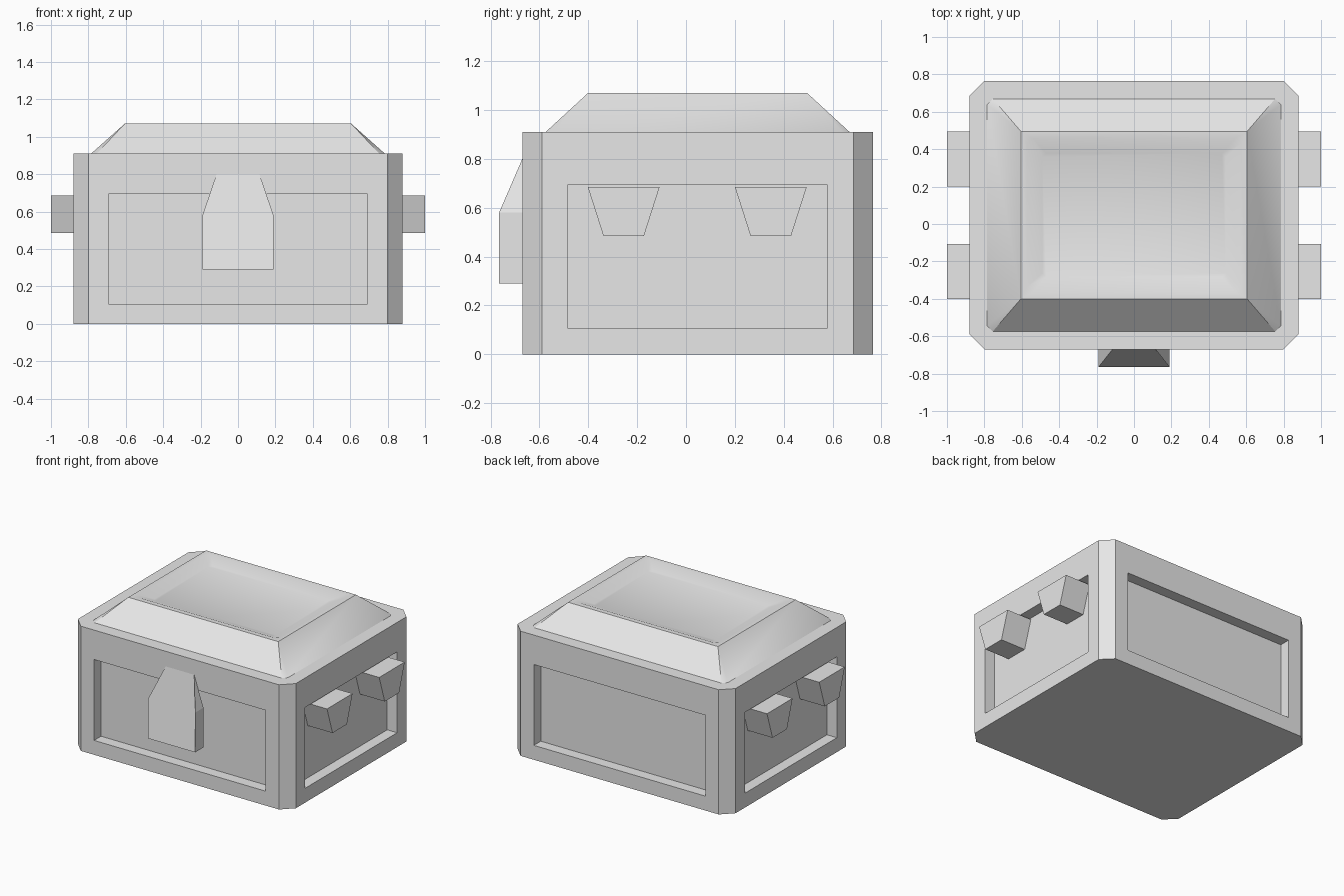
import bpy
import bmesh
from mathutils import Vector

if "Cube" in bpy.data.objects:
    bpy.data.objects.remove(bpy.data.objects["Cube"], do_unlink=True)

grey = bpy.data.materials.new("plain grey")
grey.use_nodes = True
grey.diffuse_color = (0.8, 0.8, 0.8, 1)
grey.node_tree.nodes["Principled BSDF"].inputs["Base Color"].default_value = (0.8, 0.8, 0.8, 1)

CENTRE_Y = 0.0475   # the body sits slightly back to leave room for the latch


def finish(name, bm, smooth=False):
    bmesh.ops.recalc_face_normals(bm, faces=bm.faces[:])
    mesh = bpy.data.meshes.new(name)
    bm.to_mesh(mesh)
    bm.free()
    mesh.materials.append(grey)
    obj = bpy.data.objects.new(name, mesh)
    bpy.context.collection.objects.link(obj)
    if smooth:
        bpy.ops.object.select_all(action="DESELECT")
        bpy.context.view_layer.objects.active = obj
        obj.select_set(True)
        bpy.ops.object.shade_smooth_by_angle(angle=0.5)
    return obj


def ring(half_x, half_y, z, cut):
    """Rectangle with chamfered corners, counter-clockwise."""
    points = []
    for sx, sy in ((1, 1), (-1, 1), (-1, -1), (1, -1)):
        pair = [(sx * half_x, sy * (half_y - cut)), (sx * (half_x - cut), sy * half_y)]
        if sx * sy < 0:
            pair.reverse()
        points += [(x, y + CENTRE_Y, z) for x, y in pair]
    return points


def loft(loops):
    """Join successive loops with quads and cap both ends."""
    bm = bmesh.new()
    rows = [[bm.verts.new(p) for p in loop] for loop in loops]
    for low, high in zip(rows, rows[1:]):
        for i in range(len(low)):
            j = (i + 1) % len(low)
            bm.faces.new((low[i], low[j], high[j], high[i]))
    bm.faces.new(rows[0][::-1])
    bm.faces.new(rows[-1])
    bmesh.ops.remove_doubles(bm, verts=bm.verts[:], dist=0.0005)
    return bm


# Chest body with a recessed panel on each of its four walls
body = loft([ring(0.88, 0.7175, 0, 0.08), ring(0.88, 0.7175, 0.91, 0.08)])
body.normal_update()
walls = [f for f in body.faces if abs(f.normal.z) < 0.1 and f.calc_area() > 0.5]
for wall in walls:
    normal = wall.normal.copy()
    bmesh.ops.inset_individual(body, faces=[wall], thickness=0.107, use_even_offset=True)
    for v in wall.verts:
        v.co.z = 0.695 if v.co.z > 0.4 else 0.105
    panel = bmesh.ops.extrude_discrete_faces(body, faces=[wall])["faces"][0]
    bmesh.ops.translate(body, verts=panel.verts[:], vec=-0.08 * normal)
finish("chest_body", body)

# Sloped lid with a shallow dished top
finish("lid", loft([
    ring(0.785, 0.622, 0.91, 0.03),
    ring(0.605, 0.448, 1.07, 0),
    ring(0.572, 0.412, 1.07, 0.03),
    ring(0.49, 0.33, 1.035, 0.02),
]), smooth=True)

# Front latch, tapering back to the wall at its top
outline = [(-0.19, 0.29), (0.19, 0.29), (0.19, 0.58), (0.115, 0.8), (-0.115, 0.8), (-0.19, 0.58)]
back = [(x, -0.67, z) for x, z in outline]
front = [(x, -0.67 if z > 0.7 else -0.765, z) for x, z in outline]
finish("front_latch", loft([back, front]))

# Two tapered handle blocks on each side
profile = [(-0.083, 0.485), (0.083, 0.485), (0.147, 0.685), (-0.147, 0.685)]
for side, sign in (("left", 1), ("right", -1)):
    for place, y in (("front", -0.255), ("back", 0.347)):
        ends = [[Vector((sign * x, y + dy, z)) for dy, z in profile] for x in (0.8, 1.0)]
        finish(f"{side}_{place}_handle", loft(ends))
